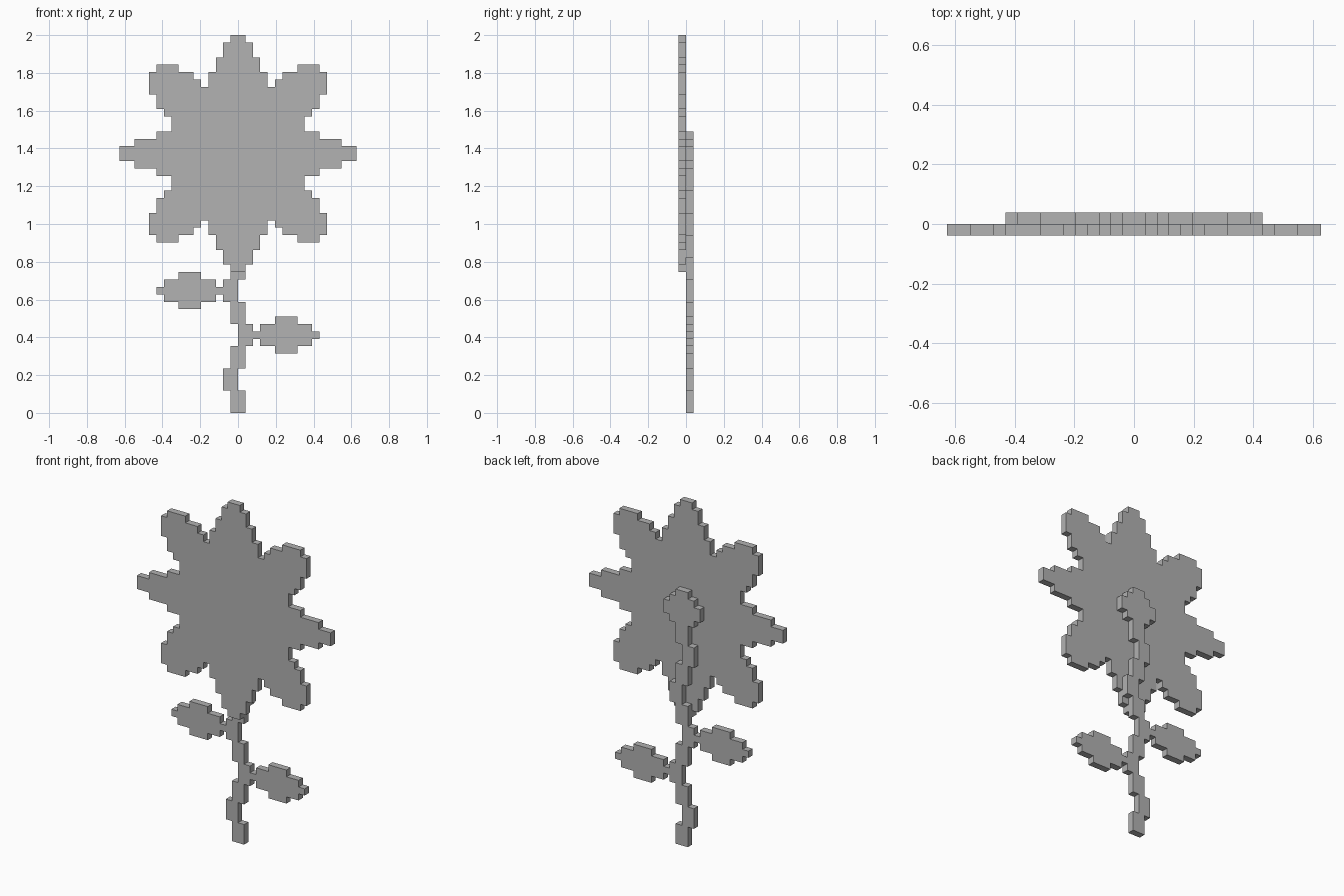
import bpy
import bmesh

cube = bpy.data.objects.get("Cube")
if cube:
    bpy.data.objects.remove(cube, do_unlink=True)

ROWS = 51
CELL = 2 / ROWS

grey = bpy.data.materials.new("plain grey")
grey.use_nodes = True
colour = (0.445, 0.445, 0.445, 1)
grey.diffuse_color = colour
grey.node_tree.nodes["Principled BSDF"].inputs["Base Color"].default_value = colour


def fill(left, right, top, bottom):
    """Grid cells of a rectangle, rows counted down from the top."""
    return {(x, r) for x in range(left, right) for r in range(top, bottom)}


def add_part(name, cells, y_front):
    """Extrude a set of grid cells one cell deep into a clean flat slab."""
    bm = bmesh.new()
    corners = {}

    def corner(x, r):
        if (x, r) not in corners:
            corners[x, r] = bm.verts.new((x * CELL, y_front, (ROWS - r) * CELL))
        return corners[x, r]

    for x, r in sorted(cells):
        bm.faces.new([corner(x, r + 1), corner(x + 1, r + 1),
                      corner(x + 1, r), corner(x, r)])
    front = bm.faces[:]
    result = bmesh.ops.extrude_face_region(bm, geom=front, use_keep_orig=True)
    moved = [g for g in result["geom"] if isinstance(g, bmesh.types.BMVert)]
    bmesh.ops.translate(bm, verts=moved, vec=(0, CELL, 0))
    bmesh.ops.recalc_face_normals(bm, faces=bm.faces)
    bmesh.ops.dissolve_limit(bm, angle_limit=0.01, verts=bm.verts, edges=bm.edges)
    bmesh.ops.recalc_face_normals(bm, faces=bm.faces)
    mesh = bpy.data.meshes.new(name)
    bm.to_mesh(mesh)
    bm.free()
    mesh.materials.append(grey)
    obj = bpy.data.objects.new(name, mesh)
    bpy.context.collection.objects.link(obj)


# Flower head: one quarter as spans per row, mirrored both ways
quarter = [
    [(0, 1)], [(0, 2)], [(0, 2)], [(0, 3)],
    [(0, 3), (8, 11)], [(0, 4), (6, 12)], [(0, 4), (5, 12)],
    [(0, 12)], [(0, 11)], [(0, 11)], [(0, 10)], [(0, 9)], [(0, 9)],
    [(0, 11)], [(0, 14)], [(0, 16)],
]
head = set()
for row, spans in enumerate(quarter):
    for a, b in spans:
        for r in (row, 2 * len(quarter) - 1 - row):
            head |= fill(a, b, r, r + 1) | fill(-b, -a, r, r + 1)
add_part("flower_head", head, -CELL)

# Stem: zigzag of two-wide segments, three rows each, topped by a rounded knob
stem = set()
sway = [0, -1, 0, 1]
for i, top in enumerate(range(18, ROWS, 3)):
    s = sway[i % 4]
    stem |= fill(s - 1, s + 1, top, top + 3)
for i, half in enumerate([1, 2, 3, 3, 2]):
    stem |= fill(-half, half, 13 + i, 14 + i)
add_part("stem", stem, 0)


# Leaves: stalk, stepped blade and pointed tip
def add_leaf(name, side, middle):
    leaf = set()
    for a, b, half in [(2, 3, 0), (3, 5, 1), (5, 8, 2), (8, 10, 1), (10, 11, 0)]:
        left, right = (a, b) if side > 0 else (-b, -a)
        leaf |= fill(left, right, middle - half, middle + half + 1)
    add_part(name, leaf, 0)


add_leaf("left_leaf", 1, 40)
add_leaf("right_leaf", -1, 34)
